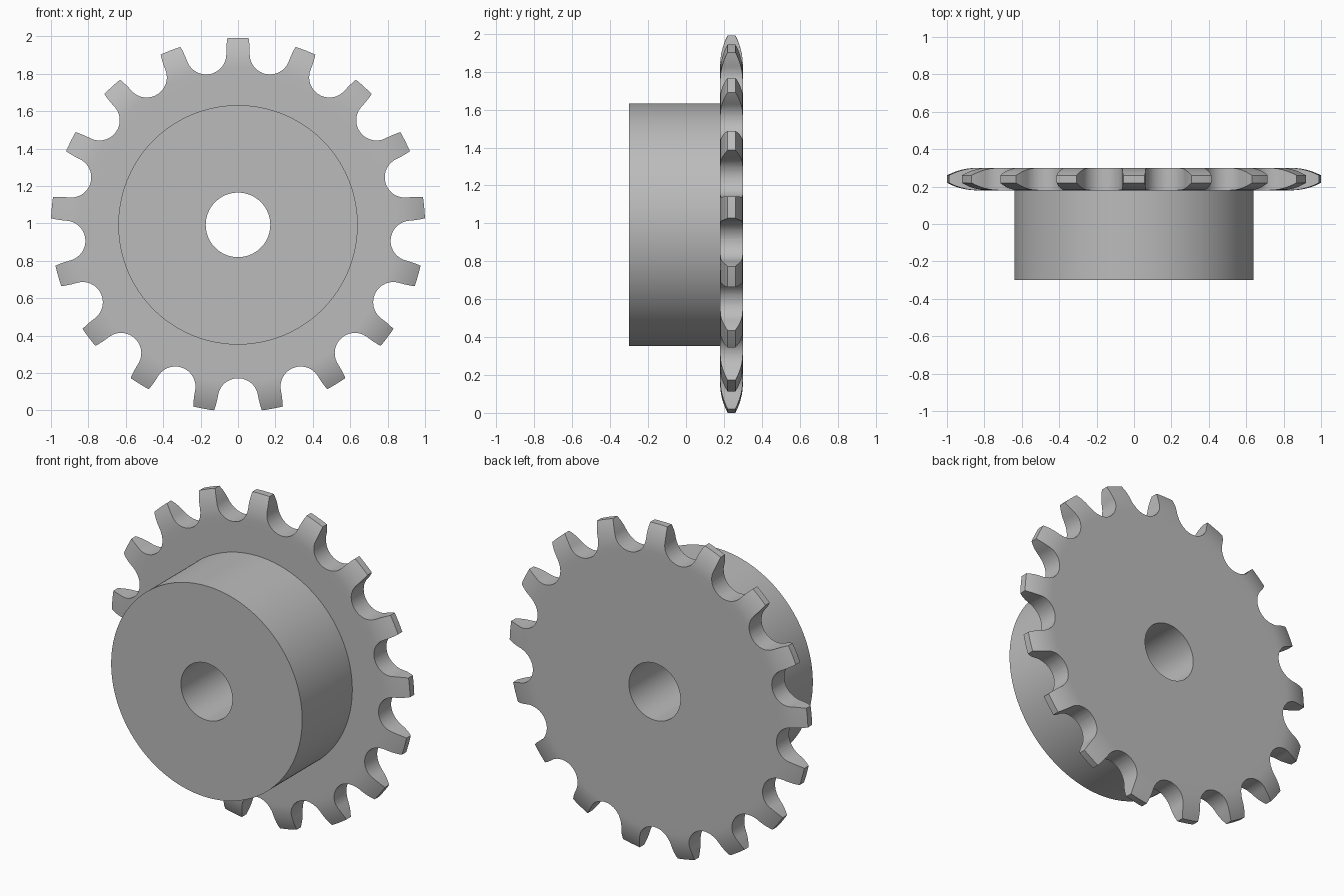
import bpy, bmesh, math
from mathutils import Vector, Matrix

if "Cube" in bpy.data.objects:
    bpy.data.objects.remove(bpy.data.objects["Cube"])

TEETH = 17
TIP, BEVEL_START, BORE, HUB = 1.0, 0.84, 0.1725, 0.64
FRONT, PLATE_FRONT, BACK = -0.3, 0.18, 0.3
HALF_PITCH = math.pi / TEETH
CORNER = HALF_PITCH - 0.057          # gap centre to tooth corner
CENTRE_Z = TIP * math.cos(CORNER)    # lowest corners rest on the ground

steel = bpy.data.materials.new("plain_grey_steel")
steel.use_nodes = True
grey = (0.5, 0.5, 0.5, 1)
steel.diffuse_color = grey
steel.node_tree.nodes["Principled BSDF"].inputs["Base Color"].default_value = grey


def make_object(name, bm):
    bmesh.ops.recalc_face_normals(bm, faces=bm.faces)
    mesh = bpy.data.meshes.new(name)
    bm.to_mesh(mesh)
    bm.free()
    mesh.materials.append(steel)
    obj = bpy.data.objects.new(name, mesh)
    bpy.context.collection.objects.link(obj)
    obj.location.z = CENTRE_Z
    return obj


def lathe(name, profile, segments):
    """Spin a closed (radius, y) profile around the y axis."""
    bm = bmesh.new()
    rings = []
    for i in range(segments):
        a = math.tau * i / segments
        rings.append([bm.verts.new((r * math.sin(a), y, r * math.cos(a)))
                      for r, y in profile])
    n = len(profile)
    for i, ring in enumerate(rings):
        after = rings[(i + 1) % segments]
        for j in range(n):
            k = (j + 1) % n
            bm.faces.new((ring[j], ring[k], after[k], after[j]))
    return make_object(name, bm)


# Rounded bevel from the plate faces to the narrow tooth tip
ARC, STEPS = 0.343, 8
bevel = []
for i in range(STEPS + 1):
    d = (TIP - BEVEL_START) * i / STEPS
    bevel.append((BEVEL_START + d, ARC - math.sqrt(ARC * ARC - d * d)))

# Hub, plate and bore in one solid
profile = [(BORE, FRONT), (HUB, FRONT), (HUB, PLATE_FRONT), (0.8, PLATE_FRONT)]
profile += [(r, PLATE_FRONT + drop) for r, drop in bevel]
profile += [(r, BACK - drop) for r, drop in reversed(bevel)]
profile += [(0.8, BACK), (BORE, BACK)]
sprocket = lathe("sprocket", profile, TEETH * 10)

# Half outline of a tooth gap: round seat, then a flaring flank
SEAT_R, SEAT_C, SEAT_END = 0.108, 0.928, math.radians(80)
half = []
for i in range(13):
    a = SEAT_END * i / 12
    half.append(Vector((SEAT_R * math.sin(a), SEAT_C - SEAT_R * math.cos(a))))
start = half[-1]
control = start + 0.045 * Vector((math.cos(SEAT_END), math.sin(SEAT_END)))
corner = TIP * Vector((math.sin(CORNER), math.cos(CORNER)))
for i in range(1, 7):
    t = i / 6
    half.append((1 - t) ** 2 * start + 2 * t * (1 - t) * control + t * t * corner)
half.append(corner + 1.4 * (corner - control))
outline = [(-p.x, p.y) for p in reversed(half[1:])] + [(p.x, p.y) for p in half]

# Gap cutters all round the rim
bm = bmesh.new()
for i in range(TEETH):
    turn = Matrix.Rotation((2 * i + 1) * HALF_PITCH, 3, 'Y')
    face = bm.faces.new([bm.verts.new(turn @ Vector((x, 0.1, z))) for x, z in outline])
    extruded = bmesh.ops.extrude_face_region(bm, geom=[face])["geom"]
    bmesh.ops.translate(bm, vec=(0, 0.3, 0),
                        verts=[v for v in extruded if isinstance(v, bmesh.types.BMVert)])
cutter = make_object("gap_cutter", bm)
cutter.hide_render = True

# Cut the teeth
cut = sprocket.modifiers.new("tooth_gaps", 'BOOLEAN')
cut.operation = 'DIFFERENCE'
cut.solver = 'EXACT'
cut.object = cutter
for obj in bpy.context.selected_objects:
    obj.select_set(False)
bpy.context.view_layer.objects.active = sprocket
sprocket.select_set(True)
bpy.ops.object.modifier_apply(modifier=cut.name)
bpy.data.objects.remove(cutter)

bpy.ops.object.shade_smooth_by_angle(angle=math.radians(25))
